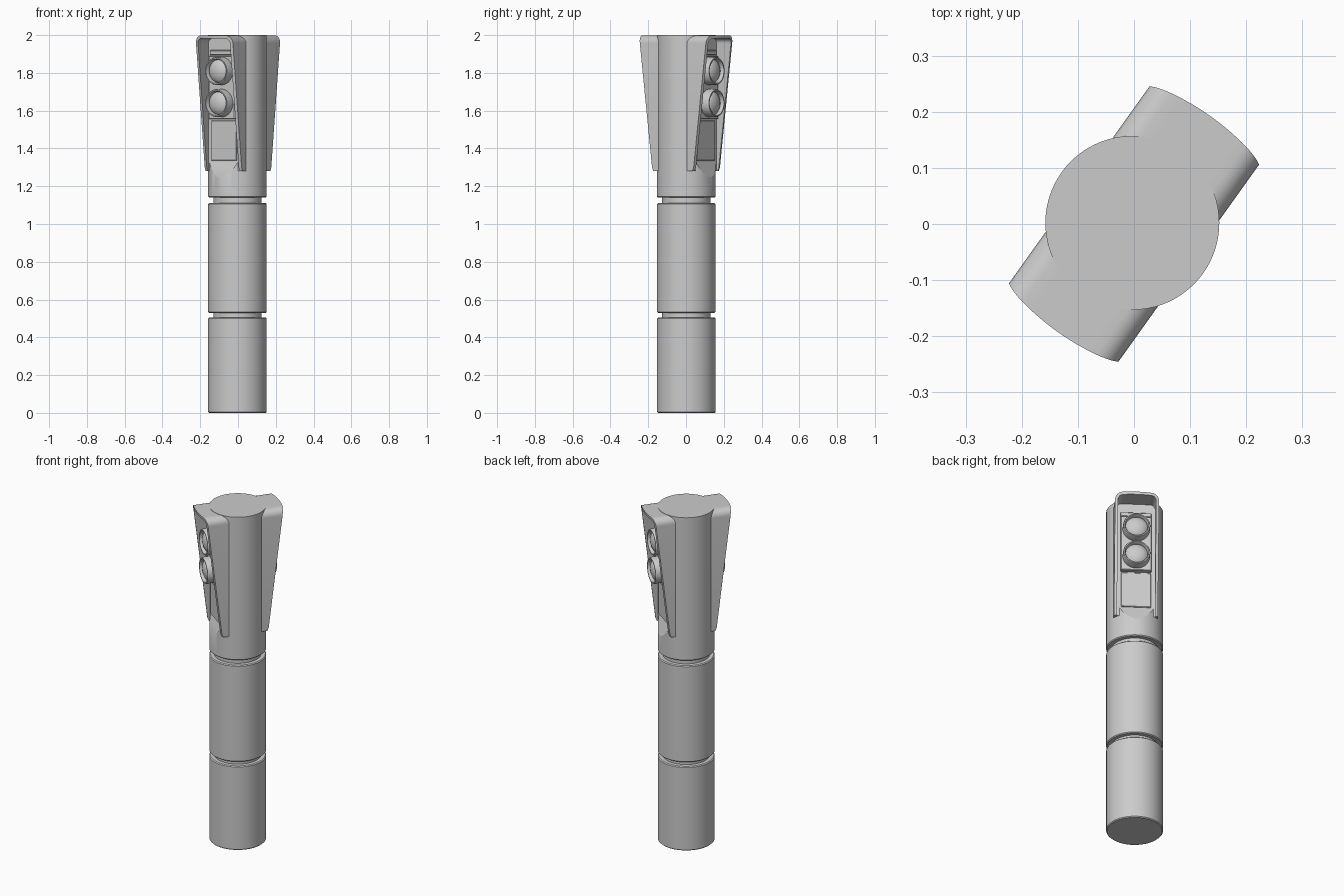
import bpy, bmesh, math
from mathutils import Matrix, Vector

if "Cube" in bpy.data.objects:
    bpy.data.objects.remove(bpy.data.objects["Cube"])

ANGLE = math.radians(54.5)


def finish(bm, name, matrix=Matrix(), smooth=True):
    bmesh.ops.recalc_face_normals(bm, faces=bm.faces[:])
    me = bpy.data.meshes.new(name)
    bm.to_mesh(me)
    bm.free()
    me.transform(matrix)
    ob = bpy.data.objects.new(name, me)
    bpy.context.collection.objects.link(ob)
    bpy.ops.object.select_all(action='DESELECT')
    ob.select_set(True)
    bpy.context.view_layer.objects.active = ob
    if smooth:
        bpy.ops.object.shade_smooth_by_angle(angle=math.radians(35))
    return ob


def lathe(name, profile, steps, matrix=Matrix()):
    bm = bmesh.new()
    vs = [bm.verts.new((r, 0, z)) for r, z in profile]
    es = [bm.edges.new(p) for p in zip(vs, vs[1:])]
    bmesh.ops.spin(bm, geom=vs + es, cent=(0, 0, 0), axis=(0, 0, 1),
                   angle=math.tau, steps=steps, use_merge=True)
    bmesh.ops.remove_doubles(bm, verts=bm.verts[:], dist=1e-5)
    return finish(bm, name, matrix)


def slab(name, x0, x1, half, z0, z1, matrix, bevel=0.003):
    bm = bmesh.new()
    m = Matrix.Translation(((x0 + x1) / 2, 0, (z0 + z1) / 2)) @ \
        Matrix.Diagonal((x1 - x0, 2 * half, z1 - z0, 1))
    bmesh.ops.create_cube(bm, size=1, matrix=m)
    bmesh.ops.bevel(bm, geom=bm.edges[:], offset=bevel, segments=1, affect='EDGES')
    return finish(bm, name, matrix, False)


def arch(half, top, rad):
    """Upside-down U outline in (y, z), rounded at the upper corners."""
    side = [(half, 1.28), (half, 1.30)]
    for i in range(7):
        a = math.pi / 2 * i / 6
        side.append((half - rad + rad * math.cos(a), top - rad + rad * math.sin(a)))
    flat = half - rad
    mid = [(flat * (1 - i / 4), top) for i in range(1, 8)]
    return side + mid + [(-y, z) for y, z in reversed(side)]


def front_depth(y, z):
    d = 0.134 + (z - 1.29) * 0.121 + 0.016 * (1 - (y / 0.12) ** 2)
    return d - (0.006 if z < 1.29 else 0)


def hood(name, matrix):
    bm = bmesh.new()
    outer, inner = arch(0.12, 1.998, 0.04), arch(0.104, 1.982, 0.026)
    rings = []
    for outline, depth in ((outer, lambda y, z: 0.05), (outer, front_depth),
                           (inner, front_depth), (inner, lambda y, z: 0.124)):
        rings.append([bm.verts.new((depth(y, z), y, z)) for y, z in outline])
    for a, b in zip(rings, rings[1:]):
        for i in range(len(a) - 1):
            bm.faces.new((a[i], a[i + 1], b[i + 1], b[i]))
    bm.faces.new(rings[0])
    bm.faces.new(rings[3])
    bm.faces.new([r[0] for r in rings] + [r[-1] for r in reversed(rings)])
    return finish(bm, name, matrix)


# Column with two grooves
e = 0.005
R, G = 0.155, 0.128
prof = [(0, 0), (R - e, 0), (R, e)]
for z0, z1 in ((0.505, 0.53), (1.11, 1.14)):
    prof += [(R, z0 - e), (R - e, z0), (G, z0), (G, z1), (R - e, z1), (R, z1 + e)]
prof += [(R, 2.0), (0, 2.0)]
column = lathe("column", prof, 96, Matrix.Translation((-0.003, 0.002, 0)))

for k, side in enumerate(("back", "front")):
    rot = Matrix.Rotation(ANGLE + math.pi * k, 4, 'Z')

    # Flat recess with sloping sill cut into the column
    bm = bmesh.new()
    pts = [(0.124, 1.33), (0.184, 1.17), (0.3, 1.17), (0.3, 1.982), (0.124, 1.982)]
    f = bm.faces.new([bm.verts.new((x, -0.103, z)) for x, z in pts])
    ext = bmesh.ops.extrude_face_region(bm, geom=[f])
    bmesh.ops.translate(bm, vec=Vector((0, 0.206, 0)),
                        verts=[g for g in ext["geom"] if isinstance(g, bmesh.types.BMVert)])
    cutter = finish(bm, side + "_recess_cutter", rot, False)
    cutter.hide_render = True
    bpy.context.view_layer.objects.active = column
    mod = column.modifiers.new("recess", 'BOOLEAN')
    mod.operation, mod.solver, mod.object = 'DIFFERENCE', 'EXACT', cutter
    bpy.ops.object.modifier_apply(modifier=mod.name)
    bpy.data.objects.remove(cutter)

    # Hood, panels and trim
    hood(side + "_hood", rot)
    slab(side + "_lower_panel", 0.115, 0.131, 0.082, 1.335, 1.548, rot)
    slab(side + "_lamp_box", 0.115, 0.15, 0.084, 1.555, 1.89, rot)
    slab(side + "_top_trim", 0.115, 0.142, 0.084, 1.895, 1.92, rot)

    # Lamps: raised bezel with a domed lens
    for name, z in (("upper", 1.81), ("lower", 1.64)):
        m = rot @ Matrix.Translation((0.148, 0, z)) @ Matrix.Rotation(math.pi / 2, 4, 'Y')
        lathe(f"{side}_{name}_lamp",
              [(0.074, -0.01), (0.074, 0.045), (0.071, 0.052), (0.065, 0.052),
               (0.062, 0.047), (0.06, 0.03), (0.052, 0.038), (0.038, 0.046),
               (0.02, 0.051), (0, 0.053)], 40, m)

# Restore smooth shading with sharp edges after the cuts
bpy.ops.object.select_all(action='DESELECT')
column.select_set(True)
bpy.context.view_layer.objects.active = column
bpy.ops.object.shade_smooth_by_angle(angle=math.radians(30))
